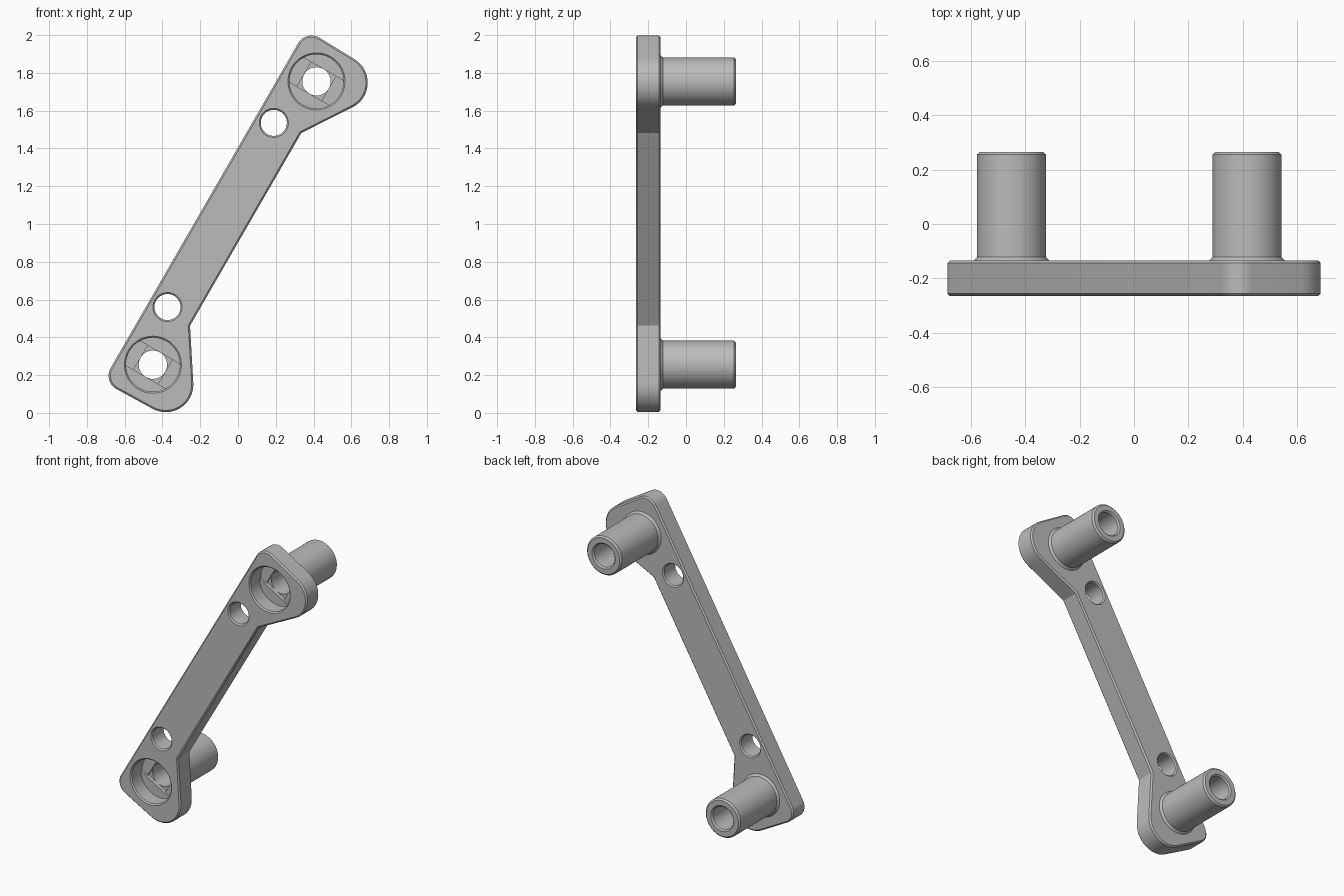
import bpy, bmesh
from math import sin, cos, acos, atan2, hypot, pi, radians
from mathutils import Matrix

cube = bpy.data.objects.get("Cube")
if cube:
    bpy.data.objects.remove(cube)

# Part frame: local x across the bar, local y along it, local z toward the front
FRAME = Matrix.Translation((-0.0175, 0, 1.005)) @ Matrix.Rotation(radians(30), 4, 'Y') @ Matrix.Rotation(pi / 2, 4, 'X')
BACK, FRONT, TUBE_END = 0.135, 0.265, -0.265
BOSS_Y, HOLE_Y, HOLE_X = 0.866, 0.563, -0.086
BORE, HEAD, SMALL, FLOOR, LAYER = 0.075, 0.143, 0.069, 0.165, 0.013

grey = bpy.data.materials.new("satin_grey")
grey.use_nodes = True
grey.diffuse_color = (0.5, 0.5, 0.5, 1)
bsdf = next(n for n in grey.node_tree.nodes if n.type == 'BSDF_PRINCIPLED')
bsdf.inputs["Base Color"].default_value = grey.diffuse_color


def make(name, bm):
    bmesh.ops.recalc_face_normals(bm, faces=bm.faces)
    me = bpy.data.meshes.new(name)
    bm.to_mesh(me)
    bm.free()
    me.materials.append(grey)
    ob = bpy.data.objects.new(name, me)
    bpy.context.collection.objects.link(ob)
    ob.matrix_world = FRAME
    return ob


def prism(name, outline, z0, z1, chamfer=0):
    bm = bmesh.new()
    low, high = ([bm.verts.new((x, y, z)) for x, y in outline] for z in (z0, z1))
    caps = [bm.faces.new(low), bm.faces.new(high)]
    for i in range(len(low)):
        bm.faces.new((low[i - 1], low[i], high[i], high[i - 1]))
    bmesh.ops.recalc_face_normals(bm, faces=bm.faces)
    if chamfer:
        rims = [e for f in caps for e in f.edges]
        bmesh.ops.bevel(bm, geom=rims, offset=chamfer, segments=1, affect='EDGES')
    return make(name, bm)


def lathe(name, profile, cx, cy, solid=True, n=64):
    bm = bmesh.new()
    rings = [[bm.verts.new((cx + r * cos(2 * pi * i / n), cy + r * sin(2 * pi * i / n), z))
              for i in range(n)] for r, z in profile]
    for a, b in zip(rings, rings[1:]):
        for i in range(n):
            bm.faces.new((a[i - 1], a[i], b[i], b[i - 1]))
    if solid:
        bm.faces.new(rings[0])
        bm.faces.new(rings[-1])
    return make(name, bm)


def rounded_outline(circles):
    # Arcs joined by their outer tangents, counter-clockwise; radius 0 is a sharp corner
    normals = []
    for i, (x, y, r) in enumerate(circles):
        x2, y2, r2 = circles[(i + 1) % len(circles)]
        dx, dy = x2 - x, y2 - y
        normals.append(atan2(dy, dx) - acos((r - r2) / hypot(dx, dy)))
    points = []
    for i, (x, y, r) in enumerate(circles):
        if r == 0:
            points.append((x, y))
            continue
        start = normals[i - 1]
        sweep = (normals[i] - start) % (2 * pi)
        for k in range(17):
            a = start + sweep * k / 16
            points.append((x + r * cos(a), y + r * sin(a)))
    return points


def cut(ob, cutter):
    mod = ob.modifiers.new("cut", 'BOOLEAN')
    mod.operation, mod.solver, mod.object = 'DIFFERENCE', 'EXACT', cutter
    bpy.context.view_layer.update()
    deps = bpy.context.evaluated_depsgraph_get()
    me = bpy.data.meshes.new_from_object(ob.evaluated_get(deps))
    ob.modifiers.clear()
    ob.data = me
    bpy.data.objects.remove(cutter)


# Plate: bar with a lobed head at each end
upper = [(0.067, 0.589, 0), (0.1115, 0.923, 0.146), (-0.104, 0.993, 0.081)]
lower = [(x, -y, r) for x, y, r in reversed(upper)]
plate = prism("plate", rounded_outline(upper + lower), BACK, FRONT, 0.009)

parts = [plate]
for side, label in ((1, "upper"), (-1, "lower")):
    cy = side * BOSS_Y

    # Screw head recess with a chamfered rim
    cut(plate, lathe("recess_cutter", [(HEAD, FLOOR), (HEAD, FRONT - 0.008),
                                       (HEAD + 0.016, FRONT + 0.008)], 0, cy))
    # Stepped floor: a slot across the bar, then a square, then the round bore
    ring = [(HEAD * cos(2 * pi * i / 64), HEAD * sin(2 * pi * i / 64)) for i in range(64)]
    slot = [(x, cy + max(-BORE, min(BORE, y))) for x, y in ring]
    cut(plate, prism("slot_cutter", slot, FLOOR - LAYER, FLOOR + 0.02))
    square = [(x * BORE, cy + y * BORE) for x, y in ((-1, -1), (1, -1), (1, 1), (-1, 1))]
    cut(plate, prism("square_cutter", square, FLOOR - 2 * LAYER, FLOOR + 0.02))
    cut(plate, lathe("bore_cutter", [(BORE, BACK - 0.05), (BORE, FLOOR + 0.02)], 0, cy))

    # Small through hole with chamfered rims
    cut(plate, lathe("hole_cutter", [(SMALL + 0.016, BACK - 0.008), (SMALL, BACK + 0.008),
                                     (SMALL, FRONT - 0.008), (SMALL + 0.016, FRONT + 0.008)],
                     HOLE_X, side * HOLE_Y))

    # Rear tube with a flared foot and chamfered end
    parts.append(lathe(label + "_tube", [
        (0.139, BACK), (0.127, BACK - 0.013), (0.127, TUBE_END + 0.01), (0.117, TUBE_END),
        (BORE + 0.009, TUBE_END), (BORE, TUBE_END + 0.009), (BORE, BACK)], 0, cy, solid=False))

# Smooth curved walls, crisp edges
bpy.ops.object.select_all(action='DESELECT')
for ob in parts:
    ob.select_set(True)
bpy.context.view_layer.objects.active = plate
bpy.ops.object.shade_smooth_by_angle(angle=radians(30))
